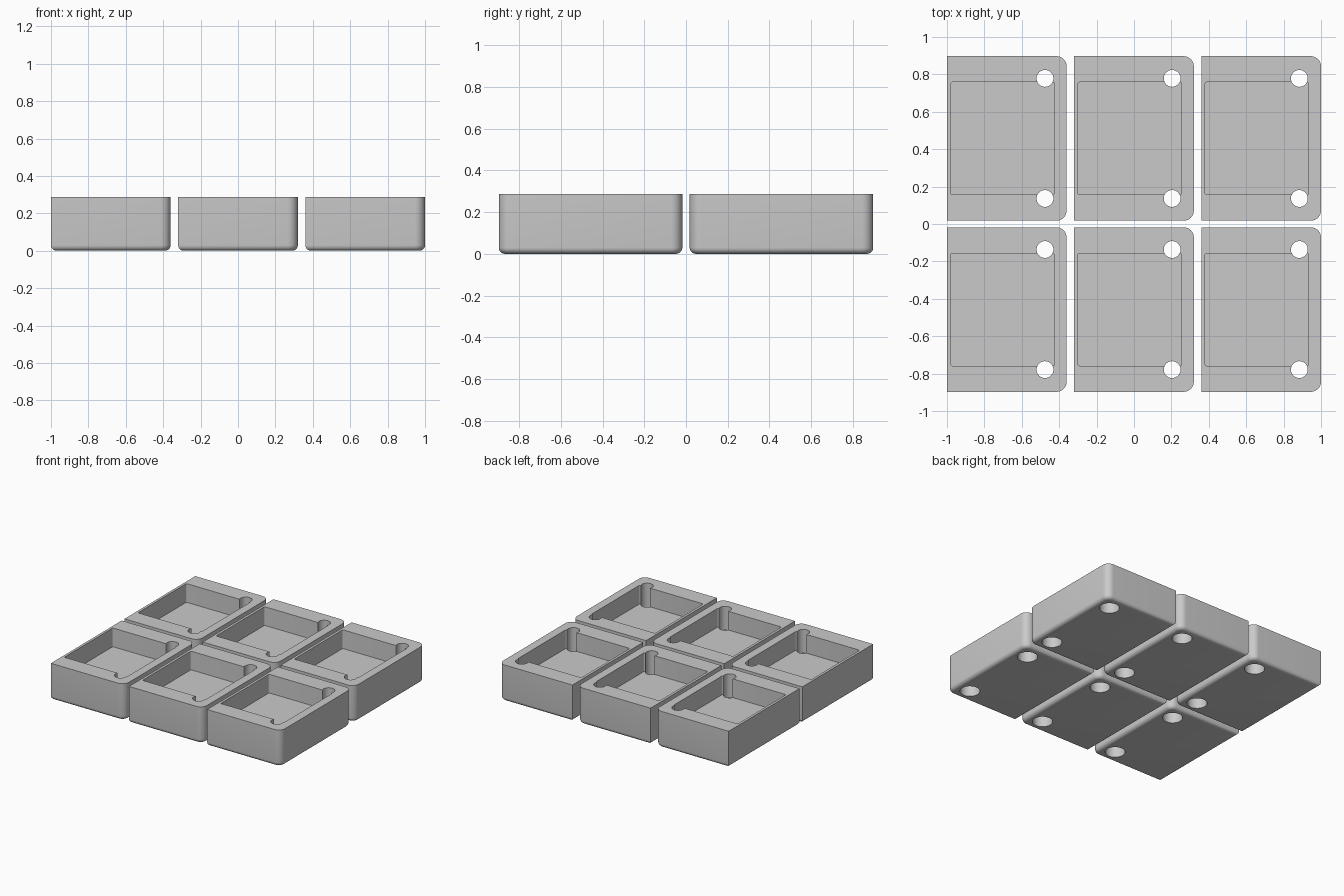
import bpy, bmesh

WIDTH, DEPTH, HEIGHT = 0.64, 0.88, 0.287
PITCH_X, PITCH_Y = 0.68, 0.915
FLOOR = 0.14

if "Cube" in bpy.data.objects:
    bpy.data.objects.remove(bpy.data.objects["Cube"], do_unlink=True)

grey = bpy.data.materials.new("plain grey")
grey.use_nodes = True
colour = (0.59, 0.59, 0.59, 1)
grey.diffuse_color = colour
grey.node_tree.nodes["Principled BSDF"].inputs["Base Color"].default_value = colour


def make_object(name, bm):
    mesh = bpy.data.meshes.new(name)
    bm.to_mesh(mesh)
    bm.free()
    mesh.materials.append(grey)
    obj = bpy.data.objects.new(name, mesh)
    bpy.context.collection.objects.link(obj)
    return obj


def box(x0, x1, y0, y1, z0, z1):
    bm = bmesh.new()
    bmesh.ops.create_cube(bm, size=1)
    for v in bm.verts:
        v.co.x = x1 if v.co.x > 0 else x0
        v.co.y = y1 if v.co.y > 0 else y0
        v.co.z = z1 if v.co.z > 0 else z0
    return bm


def bevel(bm, rule, radius, segments):
    edges = [e for e in bm.edges if rule(*(v.co for v in e.verts))]
    bmesh.ops.bevel(bm, geom=edges, offset=radius, segments=segments,
                    profile=0.5, affect='EDGES')


def upright(a, b):
    return abs(a.z - b.z) > 0.1


def cylinder(x, y, z0, z1, radius):
    bm = bmesh.new()
    bmesh.ops.create_cone(bm, cap_ends=True, segments=40, radius1=radius,
                          radius2=radius, depth=z1 - z0)
    bmesh.ops.translate(bm, verts=bm.verts, vec=(x, y, (z0 + z1) / 2))
    return bm


def cut(target, cutter):
    cutter.hide_render = True
    mod = target.modifiers.new("cut", 'BOOLEAN')
    mod.operation = 'DIFFERENCE'
    mod.solver = 'EXACT'
    mod.object = cutter
    bpy.ops.object.select_all(action='DESELECT')
    bpy.context.view_layer.objects.active = target
    target.select_set(True)
    bpy.ops.object.modifier_apply(modifier=mod.name)
    bpy.data.objects.remove(cutter, do_unlink=True)


# Tray body: rounded on the right-hand corners and all round the bottom
w, d = WIDTH / 2, DEPTH / 2
body = box(-w, w, -d, d, 0, HEIGHT)
bevel(body, lambda a, b: upright(a, b) and a.x > 0, 0.055, 8)
bevel(body, lambda a, b: max(a.z, b.z) < 0.001, 0.03, 6)
tray = make_object("tray_1", body)

# Open pocket, close to the flat side
pocket = box(-w + 0.02, w - 0.066, -0.301, 0.301, FLOOR, HEIGHT + 0.1)
bevel(pocket, upright, 0.01, 3)
cut(tray, make_object("pocket_cutter", pocket))

# Through holes overlapping two pocket corners, with wider bores underneath
for side in (-1, 1):
    x, y = w - 0.116, side * 0.321
    cut(tray, make_object("hole_cutter", cylinder(x, y, -0.5, 0.5, 0.045)))
    cut(tray, make_object("bore_cutter", cylinder(x, y, -0.1, 0.1, 0.072)))

bpy.ops.object.shade_smooth_by_angle(angle=0.6)

# Three by two layout of identical trays
spots = [(i * PITCH_X, j * PITCH_Y / 2) for j in (-1, 1) for i in (-1, 0, 1)]
for n, (x, y) in enumerate(spots, 1):
    part = tray
    if n > 1:
        part = tray.copy()
        part.name = f"tray_{n}"
        bpy.context.collection.objects.link(part)
    part.location = (x, y, 0)
